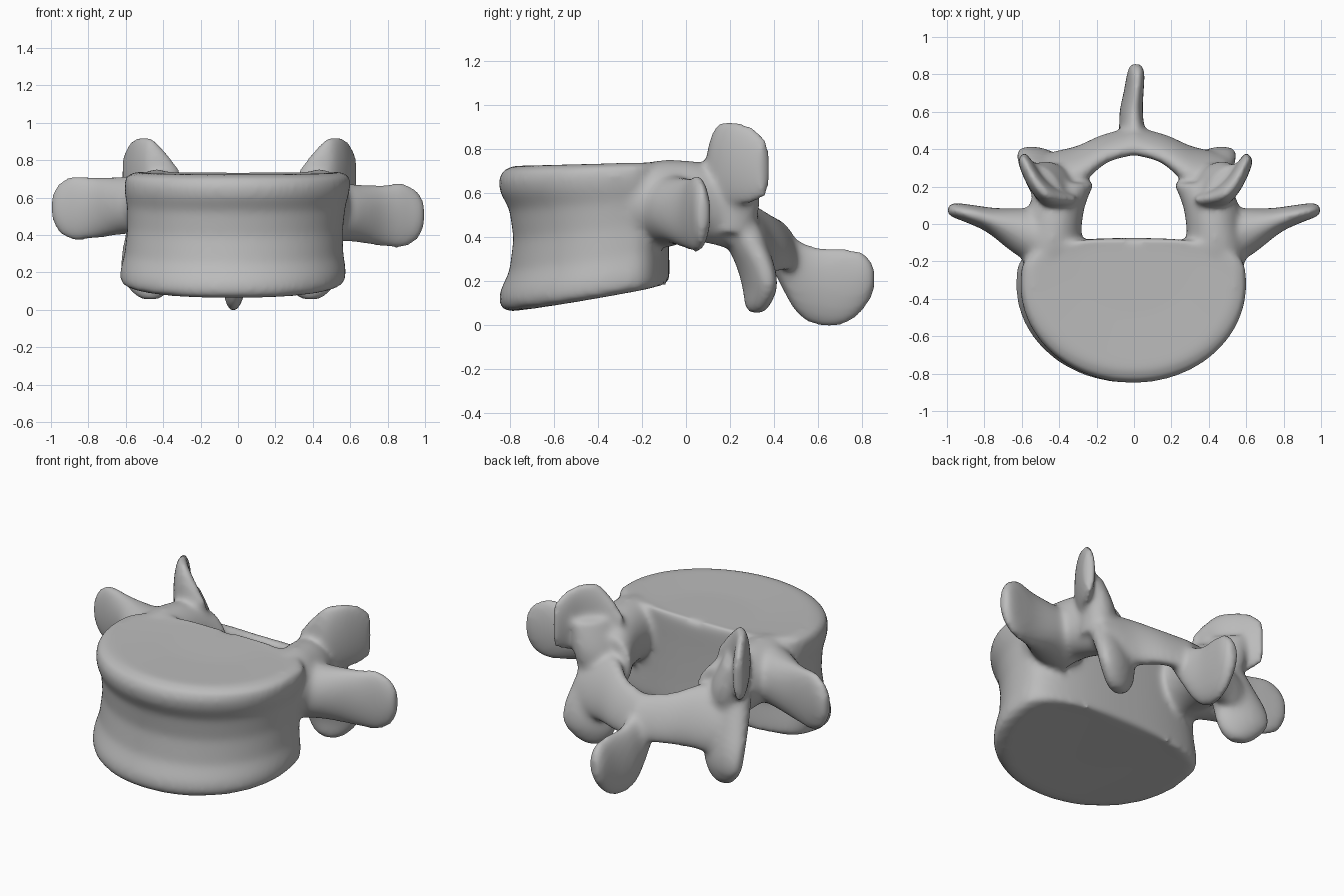
import bpy, bmesh
from math import cos, sin, tau
from mathutils import Vector

if "Cube" in bpy.data.objects:
    bpy.data.objects.remove(bpy.data.objects["Cube"])

bone = bpy.data.materials.new("bone_grey")
bone.use_nodes = True
GREY = (0.5, 0.5, 0.5, 1)
bone.diffuse_color = GREY
bone.node_tree.nodes["Principled BSDF"].inputs["Base Color"].default_value = GREY

parts = []


def skin(name, rings):
    """Closed surface through a stack of equal rings."""
    bm = bmesh.new()
    loops = [[bm.verts.new(p) for p in ring] for ring in rings]
    n = len(loops[0])
    for a, b in zip(loops, loops[1:]):
        for i in range(n):
            j = (i + 1) % n
            bm.faces.new((a[i], a[j], b[j], b[i]))
    bm.faces.new(loops[0])
    bm.faces.new(loops[-1])
    bmesh.ops.recalc_face_normals(bm, faces=bm.faces)
    mesh = bpy.data.meshes.new(name)
    bm.to_mesh(mesh)
    bm.free()
    obj = bpy.data.objects.new(name, mesh)
    mesh.materials.append(bone)
    bpy.context.collection.objects.link(obj)
    parts.append(obj)


def blade(name, u, v, stations, side=1, shift=0.0, lift=0.0, n=24, steps=6):
    """Elliptical sections (x, y, z, half along u, half along v), smoothly joined."""
    u, v = Vector(u).normalized(), Vector(v).normalized()
    last = len(stations) - 1
    rings = []
    for k in range(last * steps + 1):
        i = min(k // steps, last - 1)
        t = k / steps - i
        p = [stations[max(0, min(last, i + d))] for d in (-1, 0, 1, 2)]
        # Catmull-Rom blend of all five values
        x, y, z, a, b = [
            q1 + 0.5 * t * (q2 - q0 + t * (2 * q0 - 5 * q1 + 4 * q2 - q3
                                          + t * (3 * (q1 - q2) + q3 - q0)))
            for q0, q1, q2, q3 in zip(*p)]
        ring = []
        for m in range(n):
            w = tau * m / n
            c = Vector((x, y, z + lift)) + u * a * cos(w) + v * b * sin(w)
            c.x = c.x * side + shift
            ring.append(c)
        rings.append(ring)
    skin(name, rings)


# Vertebral body: rounded D-shaped outline with flared rims and a narrow waist
def body_ring(level, scale, n=72):
    ring = []
    wide = scale if level in (0, 1) or scale < 0.6 else (1 + scale) / 2
    for m in range(n):
        w = tau * m / n
        c, s = cos(w), sin(w)
        if s < 0:
            x, y = 0.605 * c, -0.33 + 0.525 * s
        else:
            x = 0.605 * abs(c) ** 0.8 * (1 if c > 0 else -1)
            y = -0.33 + 0.255 * s ** 0.55
        x = x * wide - 0.03 * (1 - level)
        y = -0.1 + (y + 0.1) * scale
        back = max(0, (y + 0.85) / 0.77)
        bottom, top = 0.055 + 0.125 * back ** 1.2, 0.722 + 0.02 * back
        ring.append((x, y, bottom + (top - bottom) * level))
    return ring


profile = [(0.02, 0.5), (0, 0.91), (0.02, 0.97), (0.08, 0.995), (0.15, 0.985),
           (0.28, 0.93), (0.5, 0.905), (0.7, 0.93), (0.82, 0.985), (0.9, 0.997),
           (0.97, 0.97), (1, 0.9), (0.985, 0.5)]
skin("vertebral_body", [body_ring(*p) for p in profile])

for side, tag in ((1, "left"), (-1, "right")):
    # Pedicle joining body to arch
    blade(tag + "_pedicle", (0, 0, 1), (1, 0, 0), [
        (.43, -.32, .53, .14, .12), (.44, -.17, .56, .18, .16),
        (.43, -.03, .57, .18, .15), (.41, .1, .55, .18, .15),
        (.36, .22, .5, .16, .15)], side)
    # Transverse process
    blade(tag + "_transverse_process", (0, 0, 1), (-.35, .94, 0), [
        (.42, -.1, .53, .18, .16), (.59, -.04, .52, .155, .13),
        (.76, .02, .505, .165, .07), (.88, .055, .505, .175, .05),
        (.96, .075, .505, .13, .04), (.995, .085, .51, .06, .025)],
        side, 0, 0 if side > 0 else .04)
    # Neck rising from the pedicle to the upper joint
    blade(tag + "_joint_neck", (.55, .83, 0), (-.83, .55, 0), [
        (.41, .18, .42, .14, .11), (.43, .2, .58, .15, .1),
        (.47, .2, .74, .13, .065)], side)
    # Upper joint plate, curving around the facet
    blade(tag + "_superior_process", (0, 0, 1), (-.6, .8, 0), [
        (.33, .12, .63, .12, .04), (.39, .125, .67, .16, .05),
        (.47, .15, .71, .205, .055), (.535, .215, .735, .195, .05),
        (.585, .3, .725, .175, .045), (.62, .365, .71, .13, .03)],
        side, 0 if side > 0 else .015)
    # Broad lamina sloping back to the midline
    blade(tag + "_lamina", (0, -.4, .9), (.3, .9, .4), [
        (.48, .28, .38, .14, .07), (.4, .29, .39, .18, .08),
        (.29, .32, .4, .18, .075), (.15, .405, .38, .145, .055),
        (-.03, .45, .36, .13, .06)], side)
    # Lower joint plate
    blade(tag + "_inferior_process", (.94, .34, 0), (-.34, .94, 0), [
        (.41, .2, .55, .11, .09), (.42, .26, .4, .14, .085),
        (.43, .315, .27, .155, .075), (.43, .335, .17, .15, .065),
        (.42, .325, .09, .1, .05), (.42, .32, .055, .045, .03)],
        side, -.03 if side > 0 else -.05)

# Spinous process
blade("spinous_process", (.1, 0, 1), (1, 0, -.1), [
    (0, .4, .36, .12, .1), (-.01, .5, .225, .17, .07),
    (-.015, .6, .175, .18, .06), (0, .72, .175, .175, .05),
    (.01, .81, .2, .13, .045), (.01, .855, .21, .06, .03)])

# Fuse the parts into one smooth bone
bpy.ops.object.select_all(action="DESELECT")
for obj in parts:
    obj.select_set(True)
bpy.context.view_layer.objects.active = parts[0]
bpy.ops.object.join()
vertebra = bpy.context.object
vertebra.name = "vertebra"
fuse = vertebra.modifiers.new("fuse", "REMESH")
fuse.mode = "VOXEL"
fuse.voxel_size = 0.015
fuse.use_smooth_shade = True
soften = vertebra.modifiers.new("soften", "SMOOTH")
soften.factor = 0.5
soften.iterations = 16
bpy.ops.object.shade_smooth()
